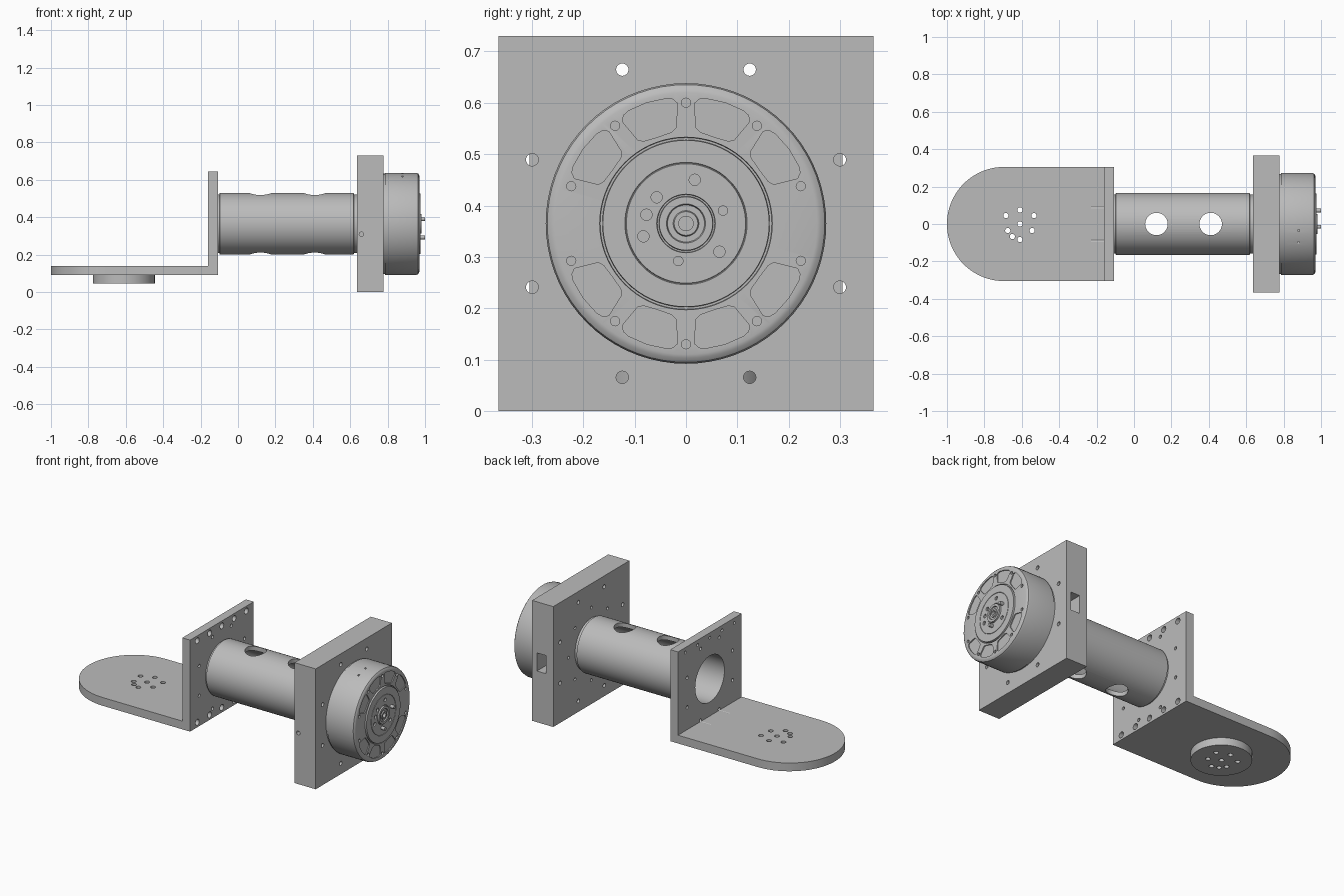
import bpy, bmesh
from math import sin, cos, pi, radians
from mathutils import Matrix, Vector

if "Cube" in bpy.data.objects:
    bpy.data.objects.remove(bpy.data.objects["Cube"], do_unlink=True)

grey = bpy.data.materials.new("plain grey")
grey.use_nodes = True
grey.diffuse_color = (0.5, 0.5, 0.5, 1)
grey.node_tree.nodes["Principled BSDF"].inputs["Base Color"].default_value = (0.5, 0.5, 0.5, 1)

AXIS_Z = 0.365   # height of the arm's long axis
TURN = {"x": Matrix.Rotation(pi / 2, 4, "Y"), "y": Matrix.Rotation(pi / 2, 4, "X"), "z": Matrix()}


def finish(name, bm):
    bmesh.ops.recalc_face_normals(bm, faces=bm.faces)
    mesh = bpy.data.meshes.new(name)
    bm.to_mesh(mesh)
    bm.free()
    obj = bpy.data.objects.new(name, mesh)
    bpy.context.collection.objects.link(obj)
    mesh.materials.append(grey)
    return obj


def add_box(bm, low, high):
    low, high = Vector(low), Vector(high)
    scale = Matrix.Diagonal((high - low).to_4d())
    scale[3][3] = 1
    bmesh.ops.create_cube(bm, size=1, matrix=Matrix.Translation((low + high) / 2) @ scale)


def add_rod(bm, axis, centre, r, length, seg=24):
    bmesh.ops.create_cone(bm, cap_ends=True, segments=seg, radius1=r, radius2=r, depth=length,
                          matrix=Matrix.Translation(centre) @ TURN[axis])


def add_prism(bm, points, offset):
    face = bm.faces.new([bm.verts.new(p) for p in points])
    top = bmesh.ops.extrude_face_region(bm, geom=[face])["geom"]
    bmesh.ops.translate(bm, vec=offset, verts=[v for v in top if isinstance(v, bmesh.types.BMVert)])


def lathe(name, profile, closed=False, seg=72):
    # spins (x, radius) points around the arm's axis
    bm = bmesh.new()
    rings = [[bm.verts.new((x, r * sin(2 * pi * i / seg), AXIS_Z + r * cos(2 * pi * i / seg)))
              for i in range(seg)] for x, r in profile]
    pairs = list(zip(rings, rings[1:]))
    if closed:
        pairs.append((rings[-1], rings[0]))
    for a, b in pairs:
        for i in range(seg):
            j = (i + 1) % seg
            bm.faces.new((a[i], a[j], b[j], b[i]))
    if not closed:
        bm.faces.new(rings[0])
        bm.faces.new(rings[-1])
    return finish(name, bm)


def polar(x, r, degrees):
    a = radians(degrees)
    return (x, r * sin(a), AXIS_Z + r * cos(a))


def combine(obj, bm, operation="DIFFERENCE"):
    tool = finish("cutter", bm)
    tool.hide_render = True
    mod = obj.modifiers.new("cut", "BOOLEAN")
    mod.object, mod.operation, mod.solver, mod.use_self = tool, operation, "EXACT", True
    bpy.context.view_layer.objects.active = obj
    bpy.ops.object.modifier_apply(modifier=mod.name)
    bpy.data.objects.remove(tool, do_unlink=True)


def smooth(obj):
    bpy.ops.object.select_all(action="DESELECT")
    obj.select_set(True)
    bpy.context.view_layer.objects.active = obj
    bpy.ops.object.shade_smooth_by_angle(angle=radians(30))


# Angle bracket: round-ended foot, upright and round boss beneath
bm = bmesh.new()
R = 0.305
outline = [(-0.16, -R, 0.09), (-0.16, R, 0.09)]
outline += [(-0.695 - R * sin(pi * i / 40), R * cos(pi * i / 40), 0.09) for i in range(41)]
add_prism(bm, outline, (0, 0, 0.05))
bracket = finish("angle_bracket", bm)
bm = bmesh.new()
add_box(bm, (-0.16, -R, 0.09), (-0.108, R, 0.645))
combine(bracket, bm, "UNION")
bm = bmesh.new()
add_rod(bm, "z", (-0.61, 0, 0.07), 0.165, 0.05, 64)
combine(bracket, bm, "UNION")

# Bracket holes: bore, counterbored rows, bolt ring and foot pattern
bm = bmesh.new()
add_rod(bm, "x", (-0.13, 0, AXIS_Z), 0.14, 0.2, 72)
for i in range(-2, 3):
    y = i * 0.1175
    for z in (0.12, 0.615):
        add_rod(bm, "x", (-0.108, y, z), 0.018, 0.06)
    add_rod(bm, "x", (-0.13, y, 0.615), 0.009, 0.2, 16)
for i in range(8):
    add_rod(bm, "x", polar(-0.13, 0.235, 22.5 + 45 * i), 0.01, 0.2, 16)
for x, y in [(0, 0), (0, 0.075), (0.075, 0.045), (-0.075, 0.045), (0.065, -0.035),
             (-0.065, -0.035), (-0.04, -0.067), (0, -0.083)]:
    add_rod(bm, "z", (x - 0.61, y, 0.09), 0.014, 0.2)
combine(bracket, bm)
smooth(bracket)

# Hollow tube with narrow end collars and two cross holes
tube = lathe("arm_tube", [(-0.109, 0.157), (-0.1, 0.157), (-0.097, 0.165), (0.618, 0.165), (0.621, 0.157),
                          (0.637, 0.157), (0.637, 0.14), (-0.109, 0.14)], closed=True)
bm = bmesh.new()
for x in (0.12, 0.41):
    add_rod(bm, "z", (x, 0, AXIS_Z), 0.06, 0.6, 40)
combine(tube, bm)
smooth(tube)

# Square mounting block with bore, bolt holes and cable slot
bm = bmesh.new()
add_box(bm, (0.635, -0.365, 0), (0.777, 0.365, 0.73))
block = finish("mounting_block", bm)
bm = bmesh.new()
add_rod(bm, "x", (0.7, 0, AXIS_Z), 0.14, 0.3, 72)
for i in range(8):
    add_rod(bm, "x", polar(0.7, 0.324, 22.5 + 45 * i), 0.012, 0.3)
    add_rod(bm, "x", polar(0.635, 0.22, 45 * i), 0.009, 0.06, 16)
add_box(bm, (0.685, 0.05, 0.31), (0.745, 0.5, 0.42))
add_rod(bm, "y", (0.66, -0.365, 0.31), 0.012, 0.08, 16)
combine(block, bm)
smooth(block)

# Round motor housing with stepped face
housing = lathe("motor_housing", [(0.776, 0.268), (0.785, 0.268), (0.787, 0.273), (0.952, 0.273), (0.962, 0.27),
                                  (0.968, 0.262), (0.97, 0.255), (0.97, 0.168), (0.962, 0.167), (0.962, 0.163),
                                  (0.976, 0.162), (0.976, 0.119), (0.973, 0.118), (0.973, 0.117), (0.976, 0.116),
                                  (0.976, 0.057), (0.97, 0.056), (0.97, 0.053), (0.982, 0.052), (0.982, 0.038),
                                  (0.976, 0.036), (0.976, 0.025), (0.982, 0.023), (0.982, 0.014), (0.95, 0.014)])
bm = bmesh.new()
for i in range(10):
    add_rod(bm, "x", polar(0.97, 0.235, 36 * i), 0.009, 0.02, 16)
    if i in (2, 7):
        continue
    # tapered pocket with clipped corners
    mid = 18 + 36 * i
    shape = [(0.18, -9), (0.187, -12), (0.234, -14), (0.243, -12), (0.246, -9), (0.247, 0)]
    shape += [(r, -a) for r, a in shape[-2::-1]] + [(0.177, 0)]
    add_prism(bm, [polar(0.964, r, mid + a) for r, a in shape], (0.02, 0, 0))
for y, z in [(0.017, 0.45), (0.065, 0.31), (-0.083, 0.34), (-0.077, 0.382), (-0.057, 0.416)]:
    add_rod(bm, "x", (0.976, y, z), 0.011, 0.02, 20)
for y in (-0.035, -0.1):
    add_rod(bm, "z", (0.88, y, 0.64), 0.006, 0.06, 12)
combine(housing, bm)
smooth(housing)

# Drive pins on the motor face
for n, (y, z) in enumerate([(0.072, 0.39), (-0.015, 0.292)]):
    bm = bmesh.new()
    add_rod(bm, "x", (0.985, y, z), 0.01, 0.03)
    smooth(finish("drive_pin_%d" % (n + 1), bm))
